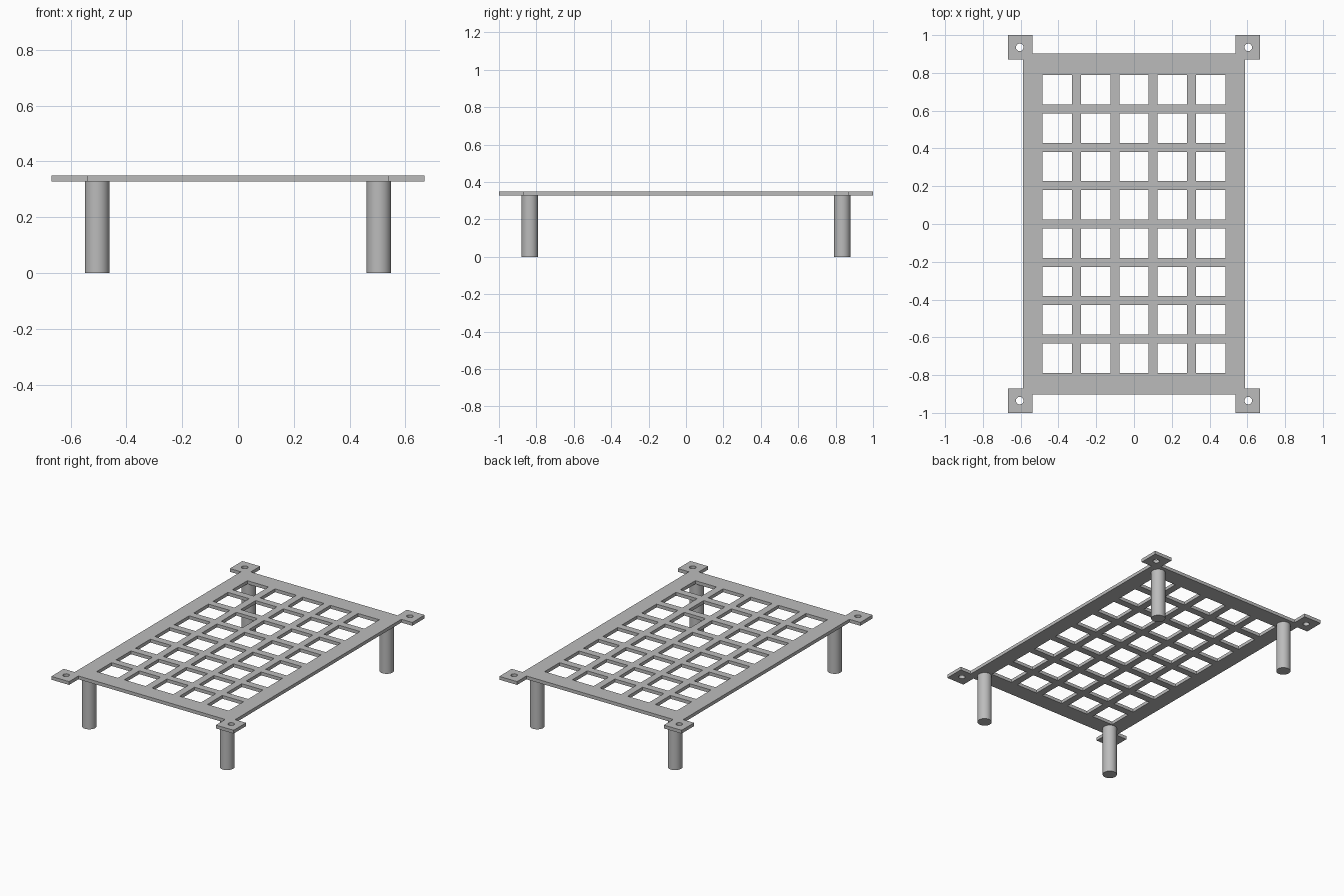
import bpy
import bmesh
import math

if "Cube" in bpy.data.objects:
    bpy.data.objects.remove(bpy.data.objects["Cube"], do_unlink=True)

# Material
GREY = (0.5, 0.5, 0.5, 1)
metal = bpy.data.materials.new("grey metal")
metal.use_nodes = True
metal.diffuse_color = GREY
metal.node_tree.nodes["Principled BSDF"].inputs["Base Color"].default_value = GREY

# Main sizes
TOP, THICK = 0.35, 0.022
PLATE_X, PLATE_Y = 0.588, 0.902
TAB_IN_X, TAB_OUT_X = 0.538, 0.668
TAB_IN_Y, TAB_OUT_Y = 0.87, 1.0
PITCH, WINDOW = 0.203, 0.156
CORNERS = [(sx, sy) for sx in (-1, 1) for sy in (-1, 1)]


def add_loop(curve, points):
    """Add a closed straight-sided outline to a flat curve."""
    spline = curve.splines.new("POLY")
    spline.points.add(len(points) - 1)
    for p, (x, y) in zip(spline.points, points):
        p.co = (x, y, 0, 1)
    spline.use_cyclic_u = True


def circle(cx, cy, r, n):
    steps = [math.tau * i / n for i in range(n)]
    return [(cx + r * math.cos(a), cy + r * math.sin(a)) for a in steps]


# Plate profile: outer edge with corner tabs, windows and screw holes
profile = bpy.data.curves.new("plate_profile", "CURVE")
profile.dimensions = "2D"
profile.fill_mode = "BOTH"
profile.extrude = THICK / 2

corner = [(PLATE_X, TAB_IN_Y), (TAB_OUT_X, TAB_IN_Y), (TAB_OUT_X, TAB_OUT_Y),
          (TAB_IN_X, TAB_OUT_Y), (TAB_IN_X, PLATE_Y)]
right_half = [(x, -y) for x, y in reversed(corner)] + corner
add_loop(profile, right_half + [(-x, -y) for x, y in right_half])

h = WINDOW / 2
for col in range(5):
    for row in range(8):
        cx, cy = (col - 2) * PITCH, (row - 3.5) * PITCH
        add_loop(profile, [(cx - h, cy - h), (cx + h, cy - h),
                           (cx + h, cy + h), (cx - h, cy + h)])
for sx, sy in CORNERS:
    add_loop(profile, circle(sx * 0.605, sy * 0.935, 0.02, 24))

# Grid plate as a clean mesh
source = bpy.data.objects.new("plate_source", profile)
bpy.context.collection.objects.link(source)
bpy.context.view_layer.update()
graph = bpy.context.evaluated_depsgraph_get()
mesh = bpy.data.meshes.new_from_object(source.evaluated_get(graph))
bpy.data.objects.remove(source, do_unlink=True)
bpy.data.curves.remove(profile)

bm = bmesh.new()
bm.from_mesh(mesh)
bmesh.ops.remove_doubles(bm, verts=bm.verts, dist=0.0001)
bmesh.ops.recalc_face_normals(bm, faces=bm.faces)
for face in bm.faces:
    face.smooth = False
bm.to_mesh(mesh)
bm.free()
mesh.materials.clear()
mesh.materials.append(metal)
plate = bpy.data.objects.new("grid_plate", mesh)
plate.location.z = TOP - THICK / 2
bpy.context.collection.objects.link(plate)

# Round legs
for sx, sy in CORNERS:
    height = TOP - THICK
    bpy.ops.mesh.primitive_cylinder_add(
        vertices=48, radius=0.044, depth=height,
        location=(sx * 0.505, sy * 0.835, height / 2))
    leg = bpy.context.object
    leg.name = f"{'front' if sy < 0 else 'back'}_{'left' if sx > 0 else 'right'}_leg"
    leg.data.materials.append(metal)
    bpy.ops.object.shade_smooth_by_angle(angle=math.radians(30))
